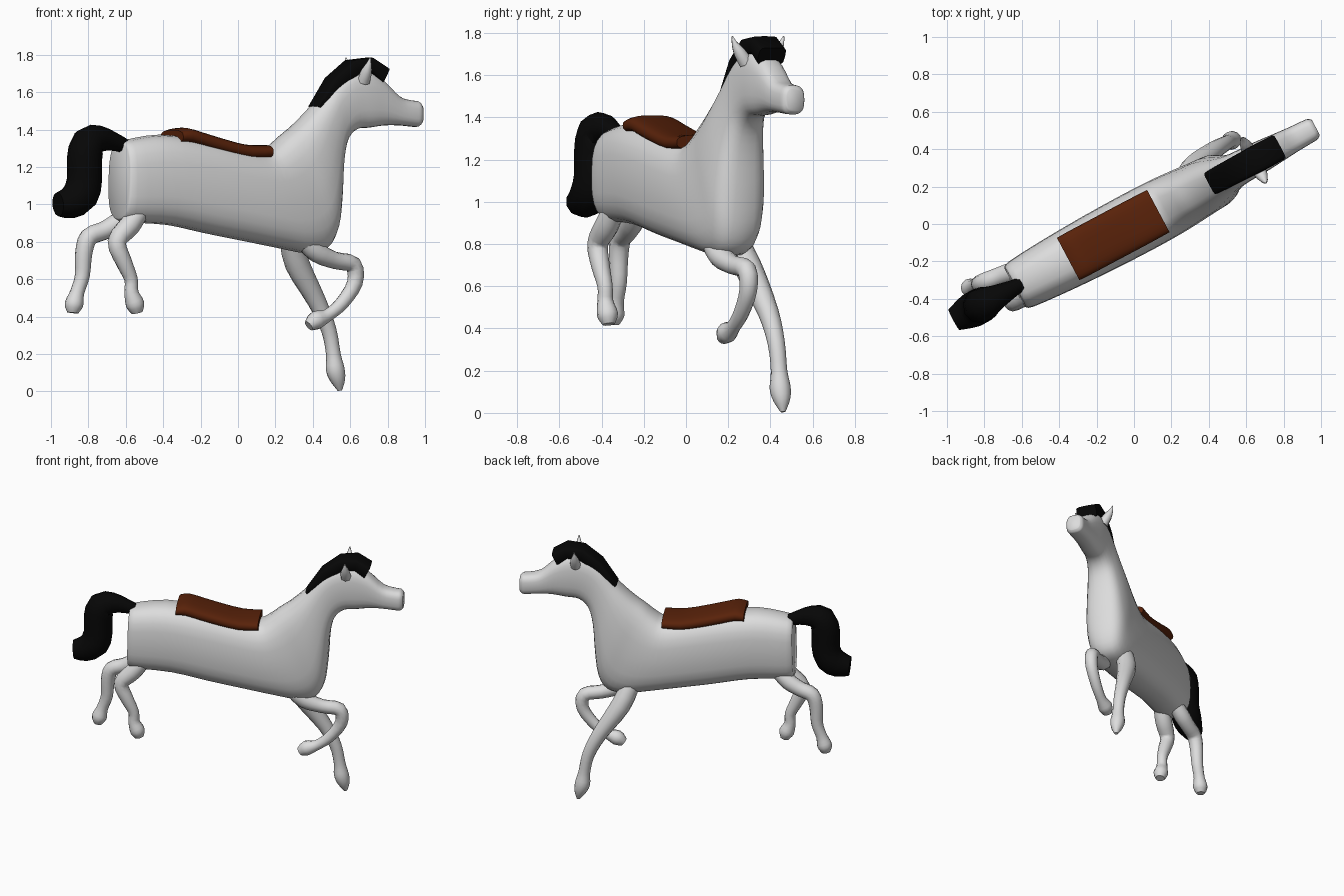
import bpy, bmesh, math
from mathutils import Vector, Matrix

# Horse is modelled along local x (nose at +x), then turned to its heading
TURN = Matrix.Rotation(math.radians(28), 4, 'Z')
C = math.cos(math.radians(28))


def material(name, rgb):
    m = bpy.data.materials.new(name)
    m.diffuse_color = (*rgb, 1)
    return m


COAT = material("white coat", (0.72, 0.72, 0.72))
HAIR = material("black hair", (0.002, 0.002, 0.002))
LEATHER = material("brown leather", (0.10, 0.016, 0.003))


def refine(rows, n):
    """Catmull-Rom interpolation between rows of numbers."""
    out = []
    for i in range(len(rows) - 1):
        a, b, c, d = rows[max(i - 1, 0)], rows[i], rows[i + 1], rows[min(i + 2, len(rows) - 1)]
        for k in range(n):
            u = k / n
            out.append([0.5 * (2 * q + (r - p) * u + (2 * p - 5 * q + 4 * r - s) * u * u
                               + (3 * q - p - 3 * r + s) * u ** 3)
                        for p, q, r, s in zip(a, b, c, d)])
    out.append(list(rows[-1]))
    return out


def skin(name, rings, mat, angle=50):
    """Join rings of points into a closed skin."""
    bm = bmesh.new()
    vr = [[bm.verts.new(TURN @ p) for p in ring] for ring in rings]
    n = len(vr[0])
    for a, b in zip(vr, vr[1:]):
        for i in range(n):
            j = (i + 1) % n
            bm.faces.new((a[i], a[j], b[j], b[i]))
    bm.faces.new(vr[0][::-1])
    bm.faces.new(vr[-1])
    bmesh.ops.recalc_face_normals(bm, faces=bm.faces)
    me = bpy.data.meshes.new(name)
    bm.to_mesh(me)
    bm.free()
    me.materials.append(mat)
    ob = bpy.data.objects.new(name, me)
    bpy.context.collection.objects.link(ob)
    bpy.ops.object.select_all(action='DESELECT')
    ob.select_set(True)
    bpy.context.view_layer.objects.active = ob
    bpy.ops.object.shade_smooth_by_angle(angle=math.radians(angle))
    return ob


def slab(name, rows, mat, power, sides=24, n=3, angle=50):
    """Loft rounded-box sections; row = top x, top z, bottom x, bottom z, half width."""
    rings = []
    for tx, tz, bx, bz, w in refine(rows, n):
        top, bot = Vector((tx / C, 0, tz)), Vector((bx / C, 0, bz))
        mid, half = (top + bot) / 2, (top - bot) / 2
        ring = []
        for i in range(sides):
            a = 2 * math.pi * i / sides
            c, s = math.cos(a), math.sin(a)
            e = 2 / power
            ring.append(mid + half * math.copysign(abs(s) ** e, s)
                        + Vector((0, w * math.copysign(abs(c) ** e, c), 0)))
        rings.append(ring)
    return skin(name, rings, mat, angle)


def tube(name, rows, mat, sides=12, n=3, angle=60):
    """Round tube along a path; row = x, y, z, radius."""
    pts = refine(rows, n)
    rings = []
    for i, (x, y, z, r) in enumerate(pts):
        t = Vector(pts[min(i + 1, len(pts) - 1)][:3]) - Vector(pts[max(i - 1, 0)][:3])
        up = t.cross(Vector((0, 1, 0))).normalized()
        side = up.cross(t).normalized()
        rings.append([Vector((x, y, z)) + r * (up * math.cos(a) + side * math.sin(a))
                      for a in (2 * math.pi * k / sides for k in range(sides))])
    return skin(name, rings, mat, angle)


# Body, neck and head in one loft
slab("body", [
    (-.632, 1.325, -.64, .925, .12),
    (-.60, 1.345, -.60, .905, .138),
    (-.42, 1.373, -.38, .89, .155),
    (-.20, 1.345, -.15, .84, .165),
    (0, 1.30, .05, .80, .168),
    (.12, 1.28, .22, .765, .165),
    (.18, 1.315, .36, .74, .158),
    (.24, 1.37, .46, .765, .15),
    (.30, 1.42, .51, .86, .145),
    (.36, 1.48, .53, 1.02, .132),
    (.43, 1.56, .543, 1.22, .11),
    (.50, 1.65, .57, 1.34, .094),
    (.58, 1.71, .625, 1.40, .088),
    (.67, 1.722, .70, 1.41, .084),
    (.76, 1.67, .78, 1.422, .076),
    (.85, 1.58, .86, 1.422, .068),
    (.92, 1.557, .93, 1.415, .064),
    (.955, 1.552, .955, 1.415, .06),
    (.972, 1.535, .972, 1.43, .045)], COAT, 2.8)

# Ears, mirrored
for side, label in ((-1, "right"), (1, "left")):
    tube("ear_" + label, [(.725, side * .065, 1.66, .036), (.726, side * .10, 1.71, .03),
                          (.726, side * .125, 1.75, .015), (.727, side * .138, 1.785, .003)],
         COAT, 8, 2)

# Mane strip from withers to forehead
slab("mane", [
    (.40, 1.525, .44, 1.50, .066),
    (.49, 1.68, .54, 1.62, .07),
    (.595, 1.772, .62, 1.69, .072),
    (.70, 1.785, .69, 1.70, .074),
    (.782, 1.73, .745, 1.65, .072)], HAIR, 5, 16, 1, 40)

# Saddle pad draped over the back
slab("saddle", [
    (-.352, 1.397, -.352, 1.325, .128),
    (-.30, 1.41, -.30, 1.325, .13),
    (-.22, 1.387, -.22, 1.30, .13),
    (-.10, 1.35, -.10, 1.265, .13),
    (.02, 1.32, .02, 1.24, .13),
    (.13, 1.318, .13, 1.245, .128)], LEATHER, 2.8, 24, 2, 40)

# Arched tail
tube("tail", [
    (-.69, 0, 1.315, .04), (-.75, 0, 1.335, .05), (-.83, 0, 1.35, .07),
    (-.905, 0, 1.33, .092), (-.93, 0, 1.24, .095), (-.93, 0, 1.13, .095),
    (-.955, 0, 1.05, .10), (-1.02, 0, 1.01, .088), (-1.09, 0, 1.0, .065)],
    HAIR, 10, 2)

# Legs: thigh, knee, shank, flared hoof
tube("hind_leg_left", [
    (-.62, .055, .96, .05), (-.69, .075, .90, .055), (-.768, .09, .858, .05),
    (-.85, .10, .825, .05), (-.878, .105, .74, .046), (-.885, .108, .62, .04),
    (-.915, .11, .53, .038), (-.935, .11, .465, .05), (-.942, .11, .42, .03)], COAT)
tube("hind_leg_right", [
    (-.62, -.055, .97, .05), (-.69, -.06, .885, .058), (-.768, -.065, .80, .05),
    (-.73, -.07, .695, .044), (-.685, -.07, .60, .036), (-.683, -.07, .53, .038),
    (-.66, -.07, .465, .05), (-.648, -.07, .42, .03)], COAT)
tube("front_leg_right", [
    (.36, -.055, .82, .05), (.444, -.055, .745, .055), (.565, -.045, .70, .046),
    (.678, -.035, .678, .046), (.69, -.033, .58, .042), (.612, -.03, .47, .037),
    (.525, -.028, .405, .035), (.46, -.025, .38, .05), (.416, -.025, .35, .03)], COAT)
tube("front_leg_left", [
    (.35, .065, .84, .06), (.42, .115, .68, .066), (.555, .145, .48, .05),
    (.629, .15, .33, .041), (.657, .15, .2, .039), (.668, .15, .12, .05),
    (.685, .15, .06, .04), (.697, .15, .005, .012)], COAT)
